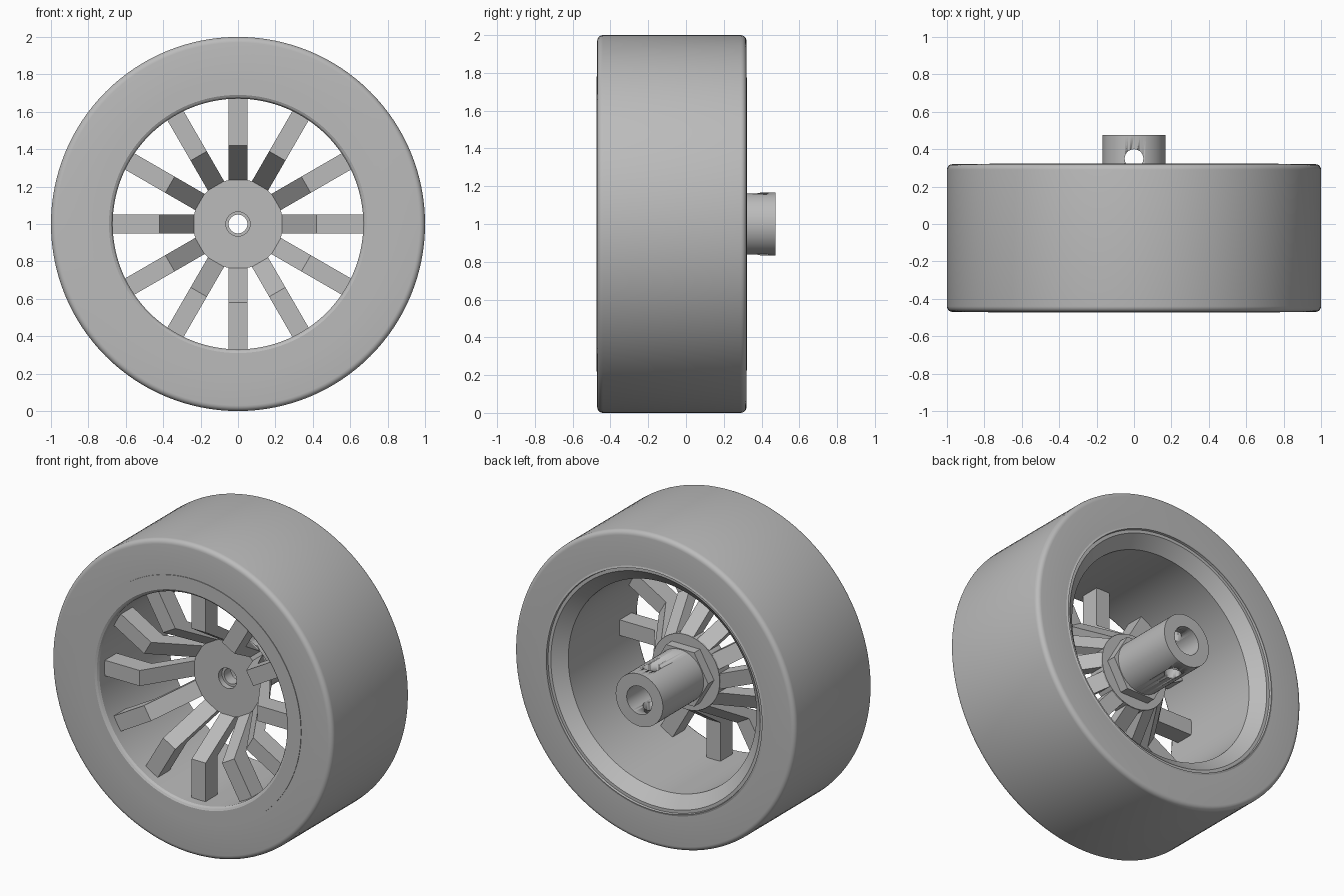
import bpy, bmesh
from math import tau, radians, sin, cos
from mathutils import Matrix, Vector

default_cube = bpy.data.objects.get("Cube")
if default_cube:
    bpy.data.objects.remove(default_cube, do_unlink=True)

AXLE = Vector((0, 0, 1))

grey = bpy.data.materials.new("plain_grey")
grey.use_nodes = True
grey.diffuse_color = (0.5, 0.5, 0.5, 1)
grey.node_tree.nodes["Principled BSDF"].inputs["Base Color"].default_value = grey.diffuse_color


def finish(name, bm, smooth=True):
    """Turn a bmesh into a named object standing at axle height."""
    bmesh.ops.recalc_face_normals(bm, faces=bm.faces)
    mesh = bpy.data.meshes.new(name)
    bm.to_mesh(mesh)
    bm.free()
    mesh.materials.append(grey)
    obj = bpy.data.objects.new(name, mesh)
    obj.location = AXLE
    bpy.context.collection.objects.link(obj)
    bpy.ops.object.select_all(action='DESELECT')
    obj.select_set(True)
    bpy.context.view_layer.objects.active = obj
    if smooth:
        bpy.ops.object.shade_smooth_by_angle(angle=radians(25))
    return obj


def arc(r, y, size, start, steps=5):
    """Quarter-round corner points in (radius, depth)."""
    angles = [start + tau / 4 * i / steps for i in range(steps + 1)]
    return [(r + size * cos(a), y + size * sin(a)) for a in angles]


def lathe(name, profile, segments=128, smooth=True):
    """Revolve a closed (radius, depth) profile round the y axis."""
    bm = bmesh.new()
    rings = []
    for i in range(segments):
        a = tau * i / segments
        rings.append([bm.verts.new((r * cos(a), y, r * sin(a))) for r, y in profile])
    count = len(profile)
    for i in range(segments):
        here, there = rings[i], rings[(i + 1) % segments]
        for j in range(count):
            k = (j + 1) % count
            bm.faces.new((here[j], here[k], there[k], there[j]))
    return finish(name, bm, smooth)


# Tyre with rounded shoulders
FRONT, BACK, FILLET = -0.47, 0.32, 0.03
lathe("tyre",
      [(0.775, FRONT)]
      + arc(1 - FILLET, FRONT + FILLET, FILLET, -tau / 4)
      + arc(1 - FILLET, BACK - FILLET, FILLET, 0)
      + [(0.775, BACK)])

# Rim barrel: rounded front lip, bevelled back lip
lathe("rim",
      [(0.78, BACK), (0.78, FRONT - 0.004)]
      + arc(0.69, FRONT + 0.016, 0.02, -tau / 4)[::-1][-1:]
      + [(0.678, FRONT + 0.003), (0.67, FRONT + 0.016),
         (0.67, 0.24), (0.745, 0.31), (0.765, 0.31), (0.768, BACK + 0.004)])

# Twelve cranked spokes, stepping forward from hub to rim
HALF_WIDTH, DEPTH = 0.05, 0.12
front_edge = [(0.18, -0.105), (0.235, -0.105), (0.42, -0.4), (0.672, -0.4)]
outline = front_edge + [(x, y + DEPTH) for x, y in reversed(front_edge)]
outline[-1], outline[-2] = (0.18, -0.005), (0.235, -0.005)
bm = bmesh.new()
for i in range(12):
    turn = Matrix.Rotation(tau * i / 12, 3, 'Y')
    near, far = [[bm.verts.new(turn @ Vector((x, y, z))) for x, y in outline]
                 for z in (-HALF_WIDTH, HALF_WIDTH)]
    last = len(outline) - 1
    for j in range(last + 1):
        k = (j + 1) % (last + 1)
        bm.faces.new((near[j], near[k], far[k], far[j]))
    for side in (near, far):
        for j in range(last // 2):
            bm.faces.new((side[j], side[j + 1], side[last - j - 1], side[last - j]))
finish("spokes", bm, smooth=False)

# Hub disc with a shallow counterbore at the front
lathe("hub", [(0.065, -0.106), (0.24, -0.106), (0.24, 0), (0.05, 0),
              (0.05, -0.07), (0.065, -0.07)], 64)

# Hexagonal nut behind the hub
lathe("hex_nut", [(0.1, 0), (0.2, 0), (0.2, 0.06), (0.1, 0.06)], 6, smooth=False)

# Hollow shaft with a cross hole for a set screw
shaft = lathe("shaft", [(0.09, 0), (0.168, 0), (0.168, 0.475), (0.09, 0.475)], 64)
bm = bmesh.new()
bmesh.ops.create_cone(bm, cap_ends=True, segments=32, radius1=0.05, radius2=0.05,
                      depth=0.6, matrix=Matrix.Translation((0, 0.35, 0)))
cutter = finish("cross_hole_cutter", bm)
cutter.hide_render = True
drill = shaft.modifiers.new("cross_hole", 'BOOLEAN')
drill.operation = 'DIFFERENCE'
drill.solver = 'EXACT'
drill.object = cutter
bpy.context.view_layer.objects.active = shaft
bpy.ops.object.modifier_move_to_index(modifier="cross_hole", index=0)
bpy.ops.object.modifier_apply(modifier="cross_hole")
bpy.data.objects.remove(cutter, do_unlink=True)
